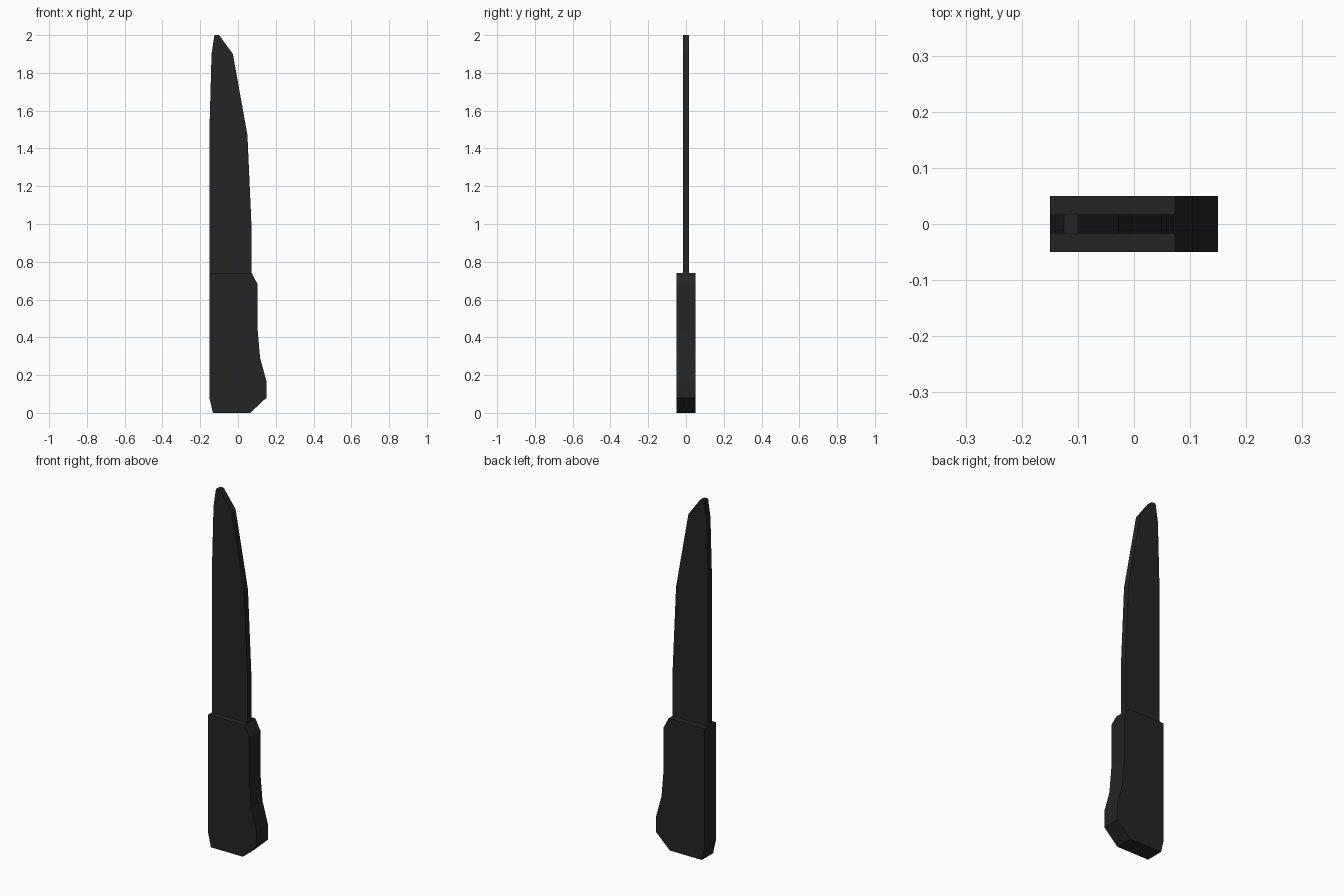
import bpy
import bmesh

cube = bpy.data.objects.get("Cube")
if cube:
    bpy.data.objects.remove(cube, do_unlink=True)

# One matte black for the whole knife
black = bpy.data.materials.new("matte_black")
black.use_nodes = True
colour = (0.018, 0.018, 0.018, 1)
black.diffuse_color = colour
black.node_tree.nodes["Principled BSDF"].inputs["Base Color"].default_value = colour


def slab(name, outline, thickness):
    """Extrude an x-z outline symmetrically about y = 0."""
    bm = bmesh.new()
    face = bm.faces.new([bm.verts.new((x, -thickness / 2, z)) for x, z in outline])
    extruded = bmesh.ops.extrude_face_region(bm, geom=[face])
    verts = [v for v in extruded["geom"] if isinstance(v, bmesh.types.BMVert)]
    bmesh.ops.translate(bm, verts=verts, vec=(0, thickness, 0))
    bmesh.ops.recalc_face_normals(bm, faces=bm.faces)
    mesh = bpy.data.meshes.new(name)
    bm.to_mesh(mesh)
    bm.free()
    mesh.materials.append(black)
    obj = bpy.data.objects.new(name, mesh)
    bpy.context.collection.objects.link(obj)
    return obj


# Handle with a flared butt and chamfered shoulder
slab("handle", [
    (-0.133, 0), (0.065, 0), (0.15, 0.08), (0.15, 0.17), (0.117, 0.29),
    (0.104, 0.44), (0.104, 0.68), (0.073, 0.74), (-0.15, 0.74), (-0.15, 0.075),
], 0.1)

# Thin blade with a straight spine and tapering edge
slab("blade", [
    (-0.15, 0.74), (0.071, 0.74), (0.071, 1.0), (0.05, 1.47), (-0.027, 1.9),
    (-0.1, 2), (-0.125, 2), (-0.14, 1.9), (-0.15, 1.54),
], 0.034)
